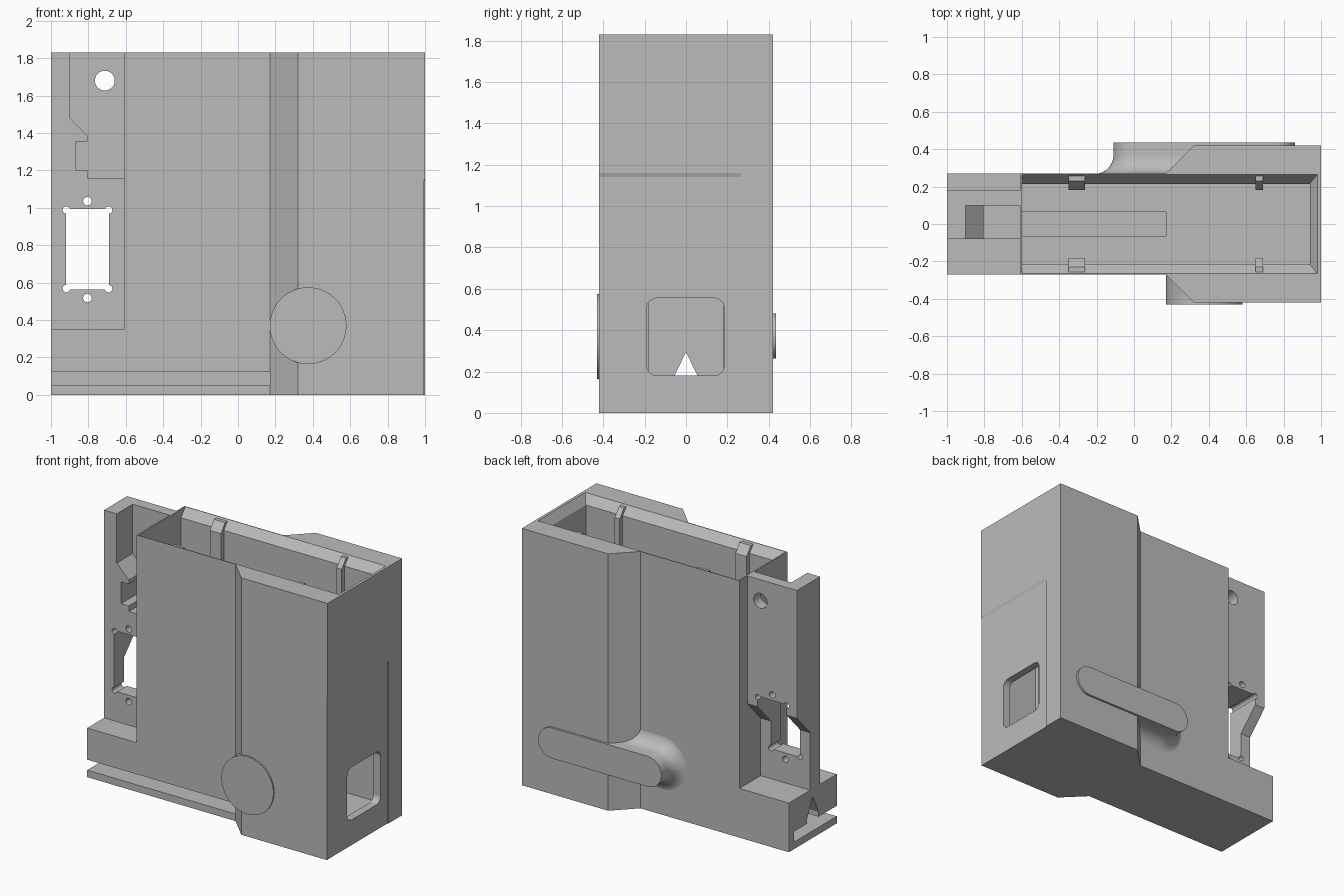
import bpy, bmesh, math
from mathutils import Vector

if "Cube" in bpy.data.objects:
    bpy.data.objects.remove(bpy.data.objects["Cube"])

grey = bpy.data.materials.new("grey plastic")
grey.diffuse_color = (0.5, 0.5, 0.5, 1)
grey.use_nodes = True
grey.node_tree.nodes["Principled BSDF"].inputs["Base Color"].default_value = grey.diffuse_color


def loft(name, rings):
    """Solid skinned through rings of equal point count."""
    bm = bmesh.new()
    vs = [[bm.verts.new(p) for p in r] for r in rings]
    n = len(vs[0])
    for a, b in zip(vs, vs[1:]):
        for i in range(n):
            j = (i + 1) % n
            bm.faces.new((a[i], a[j], b[j], b[i]))
    bm.faces.new(vs[0][::-1])
    bm.faces.new(vs[-1])
    bmesh.ops.recalc_face_normals(bm, faces=bm.faces[:])
    me = bpy.data.meshes.new(name)
    bm.to_mesh(me)
    bm.free()
    me.materials.append(grey)
    ob = bpy.data.objects.new(name, me)
    bpy.context.collection.objects.link(ob)
    return ob


def at(axis, p, d):
    """Place 2D point p at depth d along an axis."""
    return {"x": (d, p[0], p[1]), "y": (p[0], d, p[1]), "z": (p[0], p[1], d)}[axis]


def prism(name, pts, axis, d0, d1):
    return loft(name, [[at(axis, p, d) for p in pts] for d in (d0, d1)])


def rect(a0, a1, b0, b1):
    return [(a0, b0), (a1, b0), (a1, b1), (a0, b1)]


def circle(a, b, r, n=32):
    return [(a + r * math.cos(2 * math.pi * i / n), b + r * math.sin(2 * math.pi * i / n))
            for i in range(n)]


def stadium(a0, a1, b0, b1, r, n=12):
    """Rounded rectangle."""
    pts = []
    for k, (a, b) in enumerate([(a1 - r, b1 - r), (a0 + r, b1 - r), (a0 + r, b0 + r), (a1 - r, b0 + r)]):
        for i in range(n + 1):
            t = math.pi / 2 * (k + i / n)
            pts.append((a + r * math.cos(t), b + r * math.sin(t)))
    return pts


def boolean(ob, cutter, op="DIFFERENCE"):
    m = ob.modifiers.new("bool", "BOOLEAN")
    m.object, m.operation, m.solver = cutter, op, "EXACT"
    bpy.context.view_layer.objects.active = ob
    bpy.ops.object.modifier_apply(modifier=m.name)
    bpy.data.objects.remove(cutter)


def smooth(ob):
    bpy.ops.object.select_all(action="DESELECT")
    ob.select_set(True)
    bpy.context.view_layer.objects.active = ob
    bpy.ops.object.shade_smooth_by_angle(angle=math.radians(30))


# Body: narrow at the left, flaring to a wide right half
half = [(-1, 0.27), (0.17, 0.27), (0.32, 0.42), (1, 0.42)]
body = prism("body", half + [(x, -y) for x, y in half[::-1]], "z", 0, 1.83)
boolean(body, prism("c", rect(-1.1, -0.61, 0.35, 2), "y", -1, 1))

# Open cavity with a chamfered rim
rings = [(0.16, 0.94, 0.215), (1.77, 0.94, 0.215), (1.83, 0.98, 0.265), (1.9, 0.98, 0.265)]
boolean(body, loft("c", [[(x, y, z) for x, y in rect(-0.6, x1, -w, w)] for z, x1, w in rings]))

# Rail slot from the front and gabled channel along the base
boolean(body, prism("c", rect(-0.5, 0.215, 0.05, 0.125), "x", -1.1, 0.17))
boolean(body, prism("c", [(-0.065, 0.1), (0.065, 0.1), (0.065, 0.16), (0, 0.295), (-0.065, 0.16)],
                    "x", -1.1, 0.17))

# Rounded opening and shallow step on the right wall
boolean(body, prism("c", stadium(-0.19, 0.185, 0.18, 0.555, 0.05), "x", 0.9, 1.1))
boolean(body, prism("c", [(0.994, -0.1), (1.1, -0.1), (1.1, 1.16), (1.0, 1.16), (0.994, 1.14)],
                    "y", -1, 0.265))

# Guide ribs inside the front and back walls
for s, wall in ((1, "back"), (-1, "front")):
    for x0, x1, side in ((-0.35, -0.262, "left"), (0.65, 0.69, "right")):
        prof = [(0.25, 0.16), (0.182, 0.16), (0.182, 1.76), (0.23, 1.82), (0.258, 1.82), (0.25, 1.81)]
        prism(f"{wall}_{side}_rib", [(s * y, z) for y, z in prof], "x", x0, x1)

# Side plate: thinner below, slanting out to full thickness
plate = prism("side_plate", [(-0.08, 0.35), (0.03, 0.35), (0.03, 0.76), (0.18, 0.92),
                             (0.18, 1.83), (-0.08, 1.83)], "x", -1, -0.61)
# Stepped pocket on the plate front
boolean(plate, prism("c", [(-0.9, 1.9), (-0.9, 1.48), (-0.805, 1.385), (-0.805, 1.355),
                           (-0.865, 1.355), (-0.865, 1.2), (-0.805, 1.2), (-0.805, 1.16),
                           (-0.5, 1.16), (-0.5, 1.9)], "y", -0.2, 0.10))
# Socket window with relieved corners, screw holes and cable hole
boolean(plate, prism("c", rect(-0.92, -0.69, 0.563, 0.995), "y", -0.3, 0.3))
holes = [(x, z, 0.02) for x in (-0.918, -0.692) for z in (0.568, 0.988)]
holes += [(-0.805, 1.035, 0.023), (-0.805, 0.518, 0.023), (-0.712, 1.68, 0.053)]
for x, z, r in holes:
    boolean(plate, prism("c", circle(x, z, r, 24), "y", -0.3, 0.3))

# Round pad on the front
smooth(prism("front_pad", circle(0.375, 0.37, 0.205, 64), "y", -0.43, -0.25))

# Long rounded pad on the back, filleted into the narrow wall
rings = []
for i in range(9):
    t = math.pi / 2 * i / 8
    d, y = 0.1 * (1 - math.sin(t)), 0.268 + 0.1 * (1 - math.cos(t))
    rings.append((d, y))
rings.append((0, 0.435))
smooth(loft("back_pad", [[(x, y, z) for x, z in
                          stadium(-0.11 - d, 0.86 + d, 0.263 - d, 0.48 + d, 0.1085 + d)]
                         for d, y in rings]))
